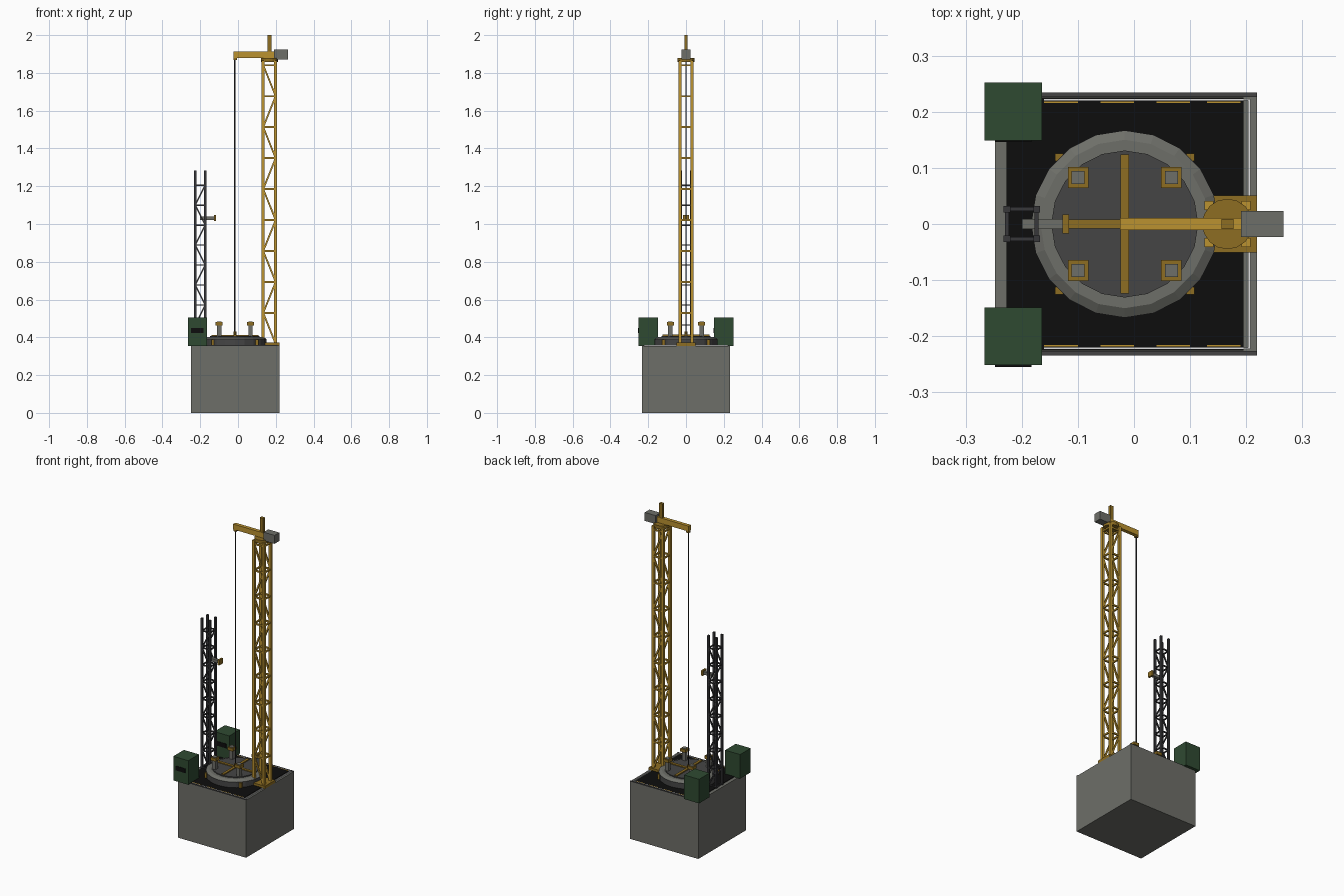
import bpy, bmesh, math
from mathutils import Vector

if "Cube" in bpy.data.objects:
    bpy.data.objects.remove(bpy.data.objects["Cube"])


def mat(name, r, g, b):
    m = bpy.data.materials.new(name)
    m.diffuse_color = (r, g, b, 1)
    m.use_nodes = True
    m.node_tree.nodes["Principled BSDF"].inputs["Base Color"].default_value = m.diffuse_color
    return m


GREY = mat("concrete_grey", .155, .158, .14)
DARK = mat("dark_grey", .06, .06, .06)
BLACK = mat("deck_black", .004, .004, .004)
YEL = mat("crane_yellow", .50, .29, .03)
OCHRE = mat("ochre", .27, .155, .016)
STEEL = mat("dark_steel", .038, .038, .042)
GREEN = mat("cabin_green", .028, .068, .031)
WHITE = mat("marking_white", .75, .75, .75)


def finish(bm, name, m):
    bmesh.ops.recalc_face_normals(bm, faces=bm.faces)
    me = bpy.data.meshes.new(name)
    bm.to_mesh(me)
    bm.free()
    me.materials.append(m)
    ob = bpy.data.objects.new(name, me)
    bpy.context.collection.objects.link(ob)
    return ob


def add_box(bm, x0, x1, y0, y1, z0, z1):
    vs = bmesh.ops.create_cube(bm, size=1)["verts"]
    for v in vs:
        v.co = Vector((x0 + (v.co.x + .5) * (x1 - x0),
                       y0 + (v.co.y + .5) * (y1 - y0),
                       z0 + (v.co.z + .5) * (z1 - z0)))


def boxes(name, m, *dims):
    bm = bmesh.new()
    for d in dims:
        add_box(bm, *d)
    return finish(bm, name, m)


def add_bar(bm, a, b, w):
    """Square bar of width w between two points."""
    a, b = Vector(a), Vector(b)
    rot = (b - a).to_track_quat('Z', 'Y')
    vs = bmesh.ops.create_cube(bm, size=1)["verts"]
    for v in vs:
        p = Vector((v.co.x * w, v.co.y * w, v.co.z * (b - a).length))
        v.co = (a + b) / 2 + rot @ p


def drum(name, m, x, y, r0, r1, z0, z1, n):
    bm = bmesh.new()
    bmesh.ops.create_cone(bm, cap_ends=True, segments=n, radius1=r0, radius2=r1, depth=z1 - z0)
    bmesh.ops.translate(bm, verts=bm.verts, vec=(x, y, (z0 + z1) / 2))
    return finish(bm, name, m)


def lattice(name, m, cx, h, z0, z1, leg, brace, levels):
    """Four-legged lattice mast with rings and zigzag bracing on all sides."""
    bm = bmesh.new()
    c = [(cx - h, -h), (cx + h, -h), (cx + h, h), (cx - h, h)]
    for x, y in c:
        add_box(bm, x - leg / 2, x + leg / 2, y - leg / 2, y + leg / 2, z0, z1)
    for i, z in enumerate(levels):
        for k in range(4):
            a, b = c[k], c[(k + 1) % 4]
            add_bar(bm, (*a, z), (*b, z), brace)
            if i + 1 < len(levels) and k % 2 == 0:
                zn = levels[i + 1]
                # opposite faces lean the same way
                za, zb = (zn, z) if (i + k // 2) % 2 == 0 else (z, zn)
                add_bar(bm, (*a, za), (*b, zb), brace)
    return finish(bm, name, m)


TOP = .355
# foundation block, deck and edge markings
boxes("foundation", GREY, (-.248, .219, -.234, .234, 0, TOP))
boxes("deck_plate", BLACK, (-.227, .195, -.225, .225, TOP - .002, TOP + .003))
boxes("deck_edge", DARK, *[(-.248, .219, min(s * .226, s * .234), max(s * .226, s * .234),
                            TOP - .002, TOP + .003) for s in (-1, 1)])
boxes("white_marking", WHITE,
      *[(-.16, .208, s * .2215 - .0015, s * .2215 + .0015, TOP, TOP + .004) for s in (-1, 1)],
      (.203, .208, -.22, .22, TOP, TOP + .004))
boxes("yellow_marking", YEL,
      *[(x, x + .06, s * .217 - .0015, s * .217 + .0015, TOP, TOP + .0045)
        for s in (-1, 1) for x in (-.16, -.06, .04, .13)])

# round launch table
CX = -.0165
drum("table_drum", DARK, CX, 0, .167, .167, TOP, .392, 20)
drum("table_rim", GREY, CX, 0, .166, .150, .392, .402, 20)
drum("table_top", DARK, CX, 0, .131, .131, .395, .408, 20)
S = [(a, b) for a in (-1, 1) for b in (-1, 1)]
boxes("table_clamps", OCHRE, *[(CX + a * .117 - .007, CX + a * .117 + .007,
                               b * .119 - .007, b * .119 + .007, TOP, .388) for a, b in S])
boxes("cross_beam_y", OCHRE, (CX - .008, CX + .008, -.124, .124, .404, .414))
boxes("cross_beam_x", OCHRE, (CX - .124, CX + .124, -.008, .008, .404, .4135))

# support posts
boxes("support_posts", GREY, *[(CX + a * .083 - .0115, CX + a * .083 + .0115,
                               b * .083 - .0115, b * .083 + .0115, .40, .483) for a, b in S])
boxes("post_caps", OCHRE, *[(CX + a * .083 - .0185, CX + a * .083 + .0185,
                            b * .083 - .0185, b * .083 + .0185, .462, .48) for a, b in S])

# crane tower
TX = .1665
boxes("crane_foot", OCHRE, (.121, .219, -.051, .051, TOP, .372))
lattice("crane_tower", YEL, TX, .033, .365, 1.865, .016, .009,
        [.365 + .164 * i for i in range(10)])
drum("slewing_ring", OCHRE, TX, 0, .045, .045, 1.858, 1.879, 16)
boxes("crane_mast", OCHRE, (TX - .011, TX + .011, -.009, .009, 1.875, 2.0))
boxes("crane_boom", YEL, (-.025, .2, -.011, .011, 1.879, 1.912))
boxes("boom_head", OCHRE, (-.025, -.006, -.009, .009, 1.868, 1.88))
boxes("counterweight", GREY, (.191, .266, -.023, .023, 1.872, 1.924))
drum("hoist_cable", STEEL, CX, 0, .0035, .0035, .42, 1.87, 8)
drum("hoist_hook", OCHRE, CX, 0, .008, .008, .41, .43, 8)

# umbilical mast with arm
lattice("service_mast", STEEL, -.2, .0265, TOP, 1.284, .012, .007,
        [.36 + .1057 * i for i in range(9)])
boxes("service_arm", GREY, (-.2, -.125, -.009, .009, 1.022, 1.04))
boxes("arm_head", OCHRE, (-.127, -.116, -.017, .017, 1.016, 1.048))

# control cabins with dark front windows
for n, y in (("front", -.2), ("back", .2005)):
    boxes(n + "_cabin", GREEN, (-.266, -.164, y - .0515, y + .0515, TOP, .504))
    boxes(n + "_cabin_window", BLACK, (-.248, -.183, y - .0545, y - .05, .423, .45))
